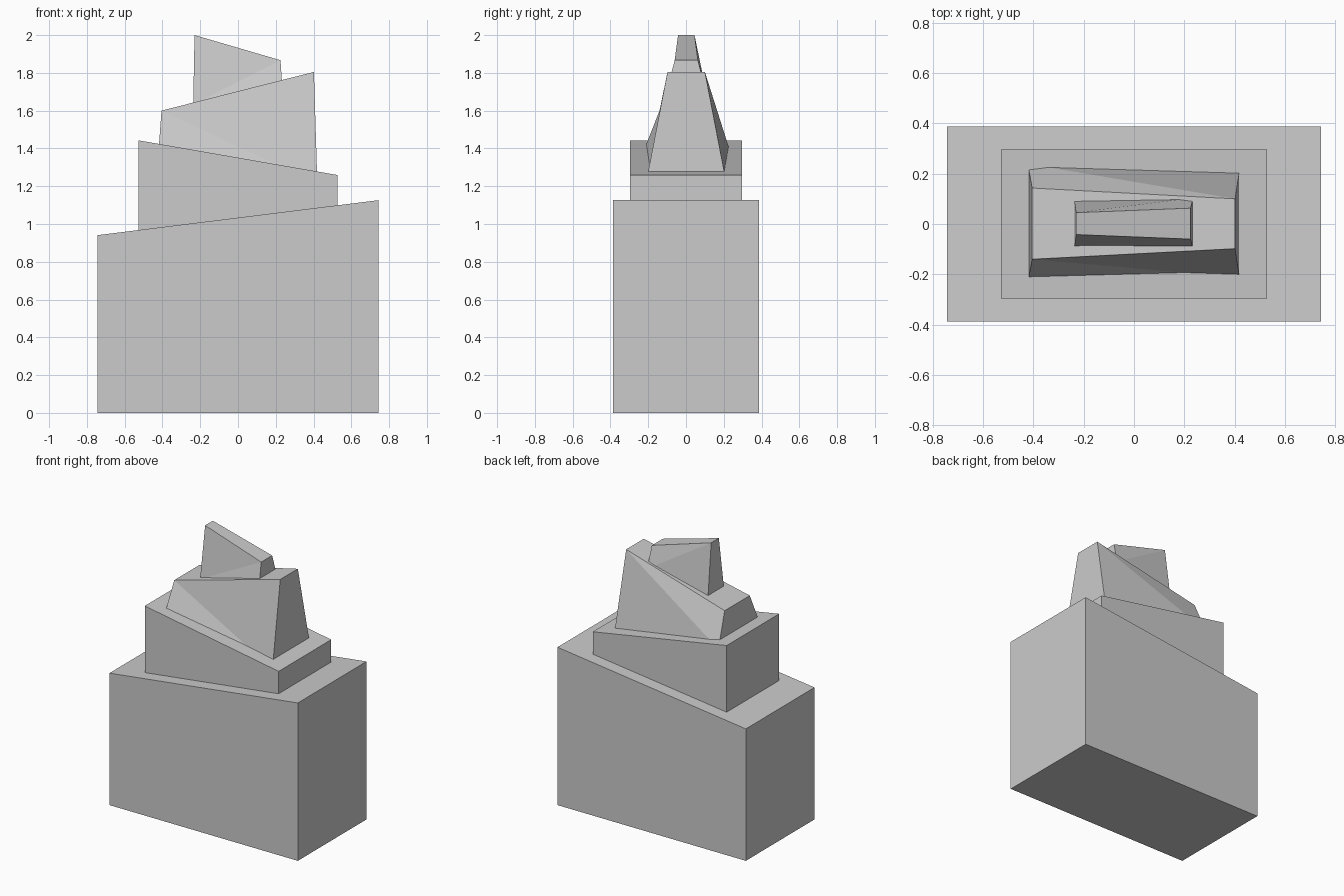
import bpy, bmesh

if "Cube" in bpy.data.objects:
    bpy.data.objects.remove(bpy.data.objects["Cube"])


def slope(x0, z0, x1, z1):
    """Height of a slanted plane as a function of x."""
    return lambda x: z0 + (x - x0) * (z1 - z0) / (x1 - x0)


def add_side(bm, base, top, hinge):
    """One long side; an optional middle base point folds it along a diagonal."""
    left, right = top
    if len(base) == 2:
        bm.faces.new((base[0], base[1], right, left))
    elif hinge == "L":
        bm.faces.new((base[1], base[2], right, left))
        bm.faces.new((base[0], base[1], left))
    else:
        bm.faces.new((base[0], base[1], right, left))
        bm.faces.new((base[1], base[2], right))


def tier(name, floor, roof, front, back, top_front, top_back, hinges=("L", "L")):
    """Block between two slanted planes; outlines are (x, y) from left to right."""
    bm = bmesh.new()
    f, b, tf, tb = [[bm.verts.new((x, y, z(x))) for x, y in pts] for pts, z in
                    ((front, floor), (back, floor), (top_front, roof), (top_back, roof))]
    add_side(bm, f, tf, hinges[0])
    add_side(bm, b, tb, hinges[1])
    bm.faces.new((f[0], b[0], tb[0], tf[0]))      # left end
    bm.faces.new((f[-1], b[-1], tb[1], tf[1]))    # right end
    bm.faces.new(tf + tb[::-1])                   # top
    bm.faces.new(f + b[::-1])                     # bottom
    bmesh.ops.recalc_face_normals(bm, faces=bm.faces)
    mesh = bpy.data.meshes.new(name)
    bm.to_mesh(mesh)
    bm.free()
    bpy.context.collection.objects.link(bpy.data.objects.new(name, mesh))


def straight_tier(name, floor, roof, hx, hy):
    front, back = [(-hx, -hy), (hx, -hy)], [(-hx, hy), (hx, hy)]
    tier(name, floor, roof, front, back, front, back)


ground = slope(-1, 0, 1, 0)
roof1 = slope(-0.743, 0.941, 0.743, 1.126)
roof2 = slope(-0.528, 1.443, 0.528, 1.259)
roof3 = slope(-0.405, 1.60, 0.402, 1.805)
roof4 = slope(-0.23, 2.0, 0.225, 1.867)

# Straight lower tiers
straight_tier("base_block", ground, roof1, 0.743, 0.387)
straight_tier("second_block", roof1, roof2, 0.528, 0.296)

# Tapered upper tiers with folded long sides
tier("third_block", roof2, roof3,
     [(-0.418, -0.21), (0.2, -0.193), (0.418, -0.2)],
     [(-0.418, 0.215), (-0.34, 0.225), (0.418, 0.202)],
     [(-0.405, -0.14), (0.402, -0.098)],
     [(-0.405, 0.143), (0.402, 0.1)], ("L", "R"))
tier("top_block", roof3, roof4,
     [(-0.237, -0.087), (-0.2, -0.086), (0.232, -0.087)],
     [(-0.237, 0.09), (0.18, 0.097), (0.232, 0.09)],
     [(-0.23, -0.042), (0.225, -0.06)],
     [(-0.23, 0.045), (0.225, 0.063)], ("R", "L"))
